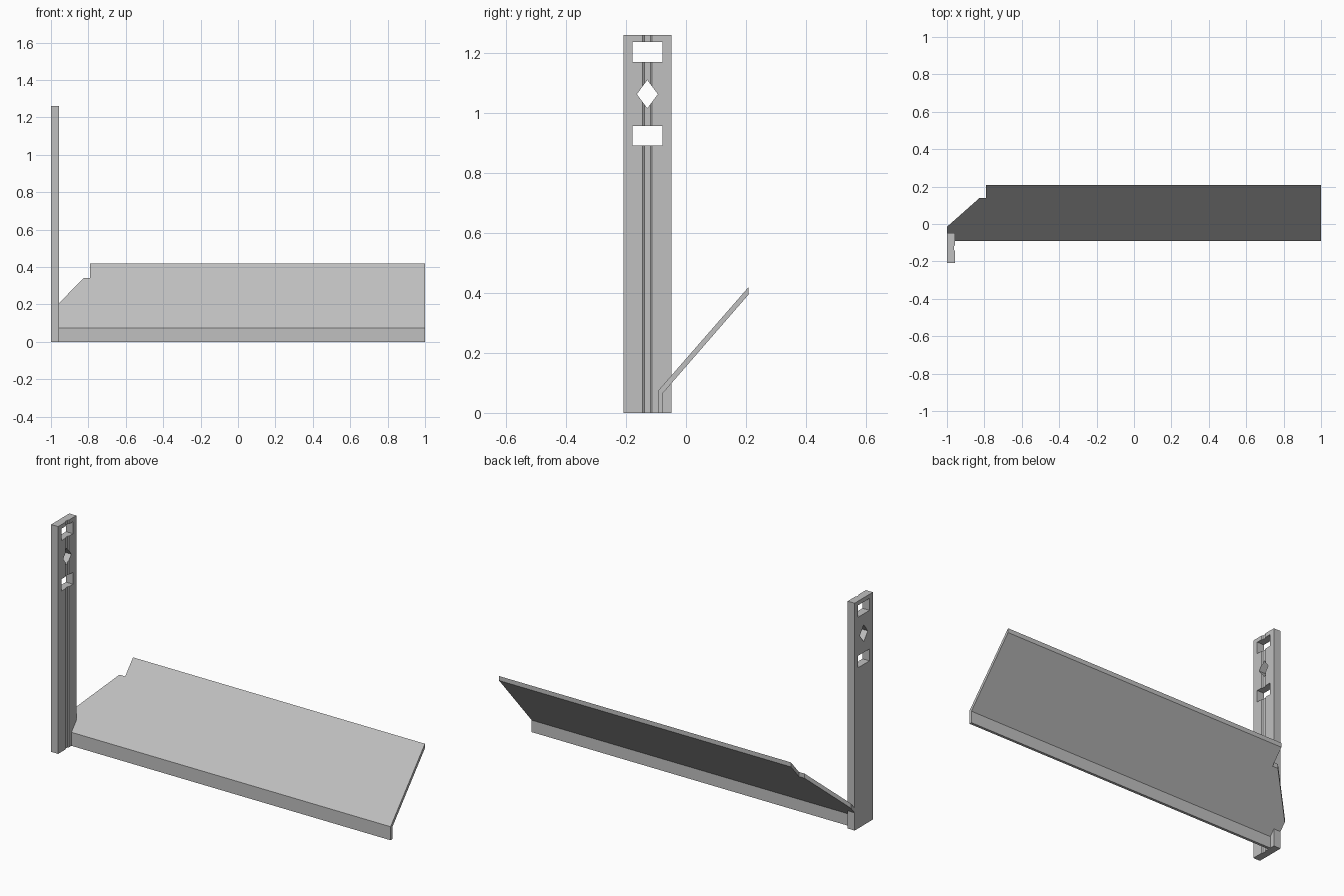
import bpy, bmesh
from mathutils import Vector

if "Cube" in bpy.data.objects:
    bpy.data.objects.remove(bpy.data.objects["Cube"])

steel = bpy.data.materials.new("light grey steel")
steel.diffuse_color = (0.53, 0.53, 0.53, 1)
steel.use_nodes = True
steel.node_tree.nodes["Principled BSDF"].inputs["Base Color"].default_value = steel.diffuse_color


def prism(name, points, place, offset):
    """Extrude a 2D outline, placed in space by a function, along an offset."""
    bm = bmesh.new()
    face = bm.faces.new([bm.verts.new(place(a, b)) for a, b in points])
    ext = bmesh.ops.extrude_face_region(bm, geom=[face], use_keep_orig=True)
    verts = [v for v in ext["geom"] if isinstance(v, bmesh.types.BMVert)]
    bmesh.ops.translate(bm, verts=verts, vec=Vector(offset))
    bmesh.ops.recalc_face_normals(bm, faces=bm.faces)
    mesh = bpy.data.meshes.new(name)
    bm.to_mesh(mesh)
    bm.free()
    mesh.materials.append(steel)
    obj = bpy.data.objects.new(name, mesh)
    bpy.context.collection.objects.link(obj)
    return obj


def cut(obj, cutter, operation):
    """Apply a boolean and remove the cutter."""
    cutter.hide_render = True
    mod = obj.modifiers.new("cut", 'BOOLEAN')
    mod.object, mod.operation, mod.solver = cutter, operation, 'EXACT'
    bpy.context.view_layer.objects.active = obj
    bpy.ops.object.modifier_apply(modifier=mod.name)
    bpy.data.objects.remove(cutter)


# Upright post with a shallow groove down its inner face
X0, X1, Y0, Y1 = -1.0, -0.957, -0.209, -0.049
YC = (Y0 + Y1) / 2
post = prism("post",
             [(X0, Y0), (X1, Y0), (X1, YC - 0.016), (X1 - 0.005, YC - 0.010),
              (X1 - 0.005, YC + 0.010), (X1, YC + 0.016), (X1, Y1), (X0, Y1)],
             lambda x, y: (x, y, 0), (0, 0, 1.26))

# Two rectangular slots and a diamond between them
def slot(z):
    return [(YC - 0.05, z - 0.033), (YC + 0.05, z - 0.033),
            (YC + 0.05, z + 0.033), (YC - 0.05, z + 0.033)]

diamond = [(YC - 0.035, 1.063), (YC, 1.016), (YC + 0.035, 1.063), (YC, 1.11)]
for outline in (slot(0.924), diamond, slot(1.204)):
    cut(post, prism("hole_cutter", outline, lambda y, z: (-1.1, y, z), (0.3, 0, 0)),
        'DIFFERENCE')

# Sloping plate with a turned-down front lip
plate = prism("sloping_plate",
              [(-0.092, 0), (-0.077, 0), (-0.077, 0.066),
               (0.209, 0.395), (0.209, 0.42), (-0.092, 0.075)],
              lambda y, z: (-1, y, z), (2, 0, 0))

# Trim the corner around the post: notch, diagonal and step
trim = prism("corner_cutter",
             [(-1.1, -0.2), (X1, -0.2), (X1, Y1), (X0, Y1), (X0, -0.015),
              (-0.825, 0.14), (-0.79, 0.14), (-0.79, 0.3), (-1.1, 0.3)],
             lambda x, y: (x, y, -0.1), (0, 0, 0.8))
cut(plate, trim, 'DIFFERENCE')
